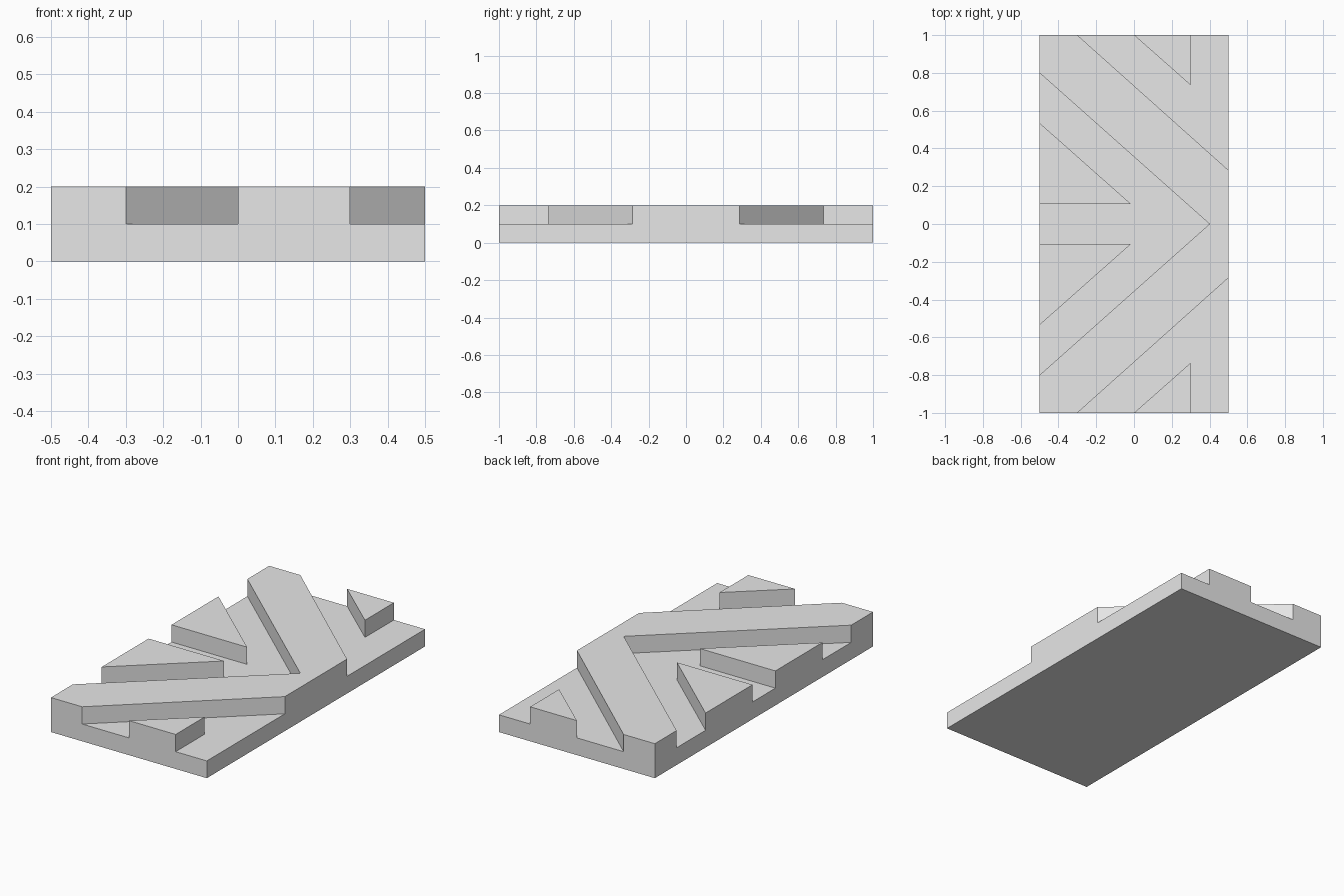
import bpy
import bmesh

if "Cube" in bpy.data.objects:
    bpy.data.objects.remove(bpy.data.objects["Cube"])

grey = bpy.data.materials.new("plain grey")
grey.diffuse_color = (0.8, 0.8, 0.8, 1)
grey.use_nodes = True
grey.node_tree.nodes["Principled BSDF"].inputs["Base Color"].default_value = grey.diffuse_color


def prism(name, outline, z0, z1):
    """Extrude a flat outline (x, y) from z0 up to z1."""
    bm = bmesh.new()
    face = bm.faces.new([bm.verts.new((x, y, z0)) for x, y in outline])
    ext = bmesh.ops.extrude_face_region(bm, geom=[face], use_keep_orig=True)
    for v in ext["geom"]:
        if isinstance(v, bmesh.types.BMVert):
            v.co.z = z1
    bmesh.ops.recalc_face_normals(bm, faces=bm.faces)
    mesh = bpy.data.meshes.new(name)
    bm.to_mesh(mesh)
    bm.free()
    mesh.materials.append(grey)
    obj = bpy.data.objects.new(name, mesh)
    bpy.context.collection.objects.link(obj)
    return obj


BASE, TOP = 0.1, 0.2

# Base slab
prism("base_slab", [(-0.5, -1), (0.5, -1), (0.5, 1), (-0.5, 1)], 0, BASE)

# Raised chevron: front half outline, mirrored to the back half
half = [(-0.5, -0.8), (-0.5, -1), (-0.3, -1), (0.5, -0.285)]
back = [(x, -y) for x, y in reversed(half)]
prism("chevron_rib", half + back + [(0.4, 0)], BASE, TOP)

# Triangular lugs, mirrored front and back
for side, s in (("front", -1), ("back", 1)):
    prism(f"{side}_inner_lug",
          [(-0.5, s * 0.105), (-0.015, s * 0.105), (-0.5, s * 0.535)], BASE, TOP)
    prism(f"{side}_outer_lug",
          [(0, s), (0.3, s), (0.3, s * 0.735)], BASE, TOP)
